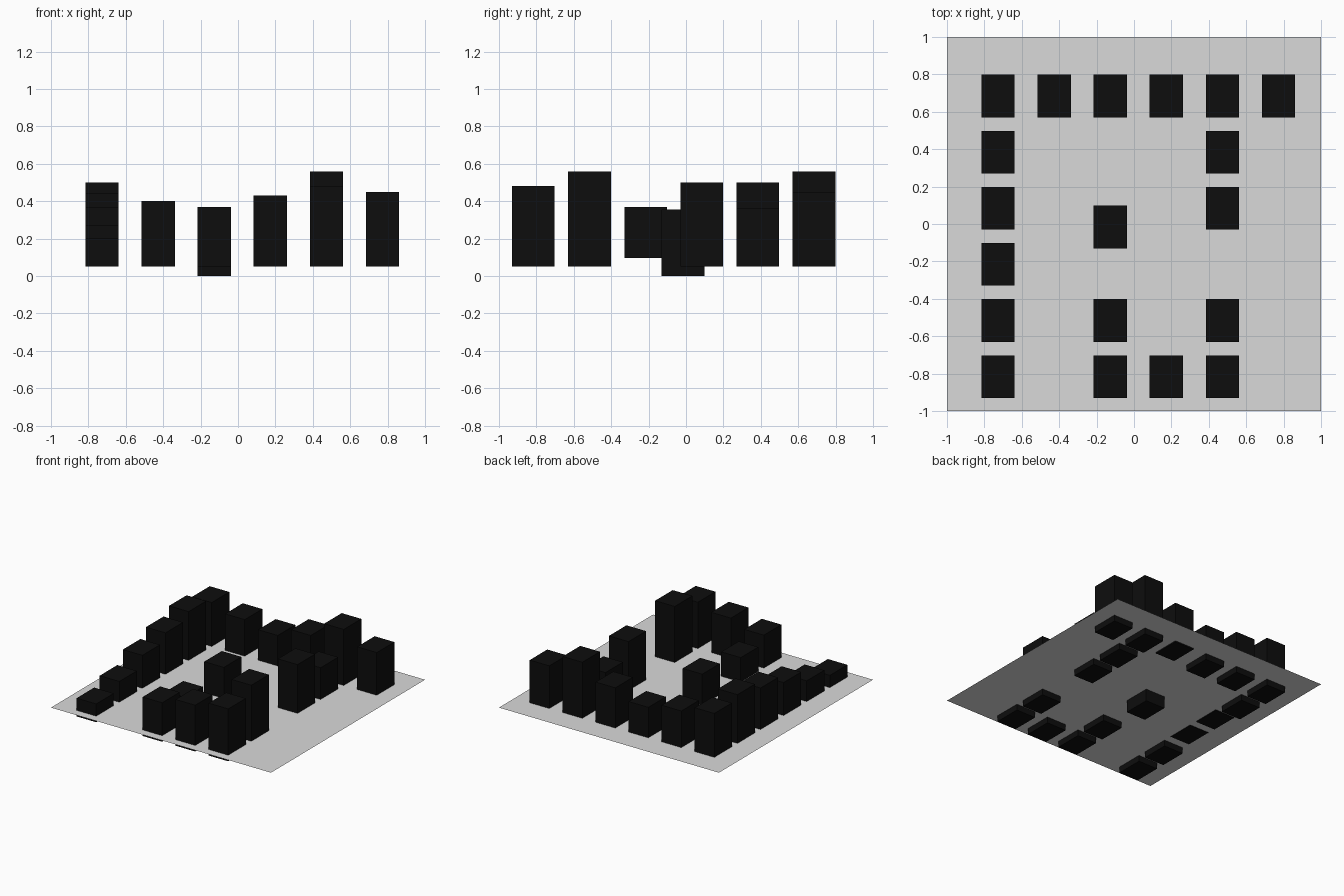
import bpy
import bmesh
from mathutils import Matrix, Vector

default_cube = bpy.data.objects.get("Cube")
if default_cube:
    bpy.data.objects.remove(default_cube, do_unlink=True)


def make_material(name, grey):
    colour = (grey, grey, grey, 1.0)
    material = bpy.data.materials.new(name)
    material.use_nodes = True
    material.diffuse_color = colour
    material.node_tree.nodes["Principled BSDF"].inputs["Base Color"].default_value = colour
    return material


def add_object(name, bm, material):
    mesh = bpy.data.meshes.new(name)
    bm.to_mesh(mesh)
    bm.free()
    mesh.materials.append(material)
    part = bpy.data.objects.new(name, mesh)
    bpy.context.collection.objects.link(part)
    return part


def add_block(name, x, y, bottom, top):
    """Upright box on the shared footprint, from bottom to top."""
    bm = bmesh.new()
    size = Vector((WIDTH, DEPTH, top - bottom))
    bmesh.ops.create_cube(bm, size=1.0, matrix=Matrix.Diagonal(size).to_4x4())
    part = add_object(name, bm, black)
    part.location = (x, y, (bottom + top) / 2)


light_grey = make_material("light grey", 0.7)
black = make_material("near black", 0.004)

WIDTH, DEPTH = 0.178, 0.228
PITCH = 0.3
GROUND = 0.1

# Thin ground sheet
bm = bmesh.new()
bmesh.ops.create_grid(bm, x_segments=1, y_segments=1, size=1.0)
ground = add_object("ground_sheet", bm, light_grey)
ground.location.z = GROUND

# Block tops, one list per row from back to front; zero leaves a gap
row_tops = [
    [.46, .40, .35, .43, .56, .45],
    [.50, 0, 0, 0, .36, 0],
    [.44, 0, 0, 0, .50, 0],
    [.37, 0, 0, 0, 0, 0],
    [.27, 0, .30, 0, .56, 0],
    [.20, 0, .37, .43, .48, 0],
]

# Most blocks sink below the sheet; these few hardly do (row, column)
raised = {(0, 3): .09, (2, 0): .094, (3, 0): .097}

for row, tops in enumerate(row_tops):
    for column, top in enumerate(tops):
        if top:
            add_block(f"block_row_{row}_column_{column}",
                      -0.727 + PITCH * column, 0.684 - PITCH * row,
                      raised.get((row, column), 0.05), top)

# Centre block, set deepest
add_block("centre_block", -0.127, -0.016, 0.0, 0.355)
